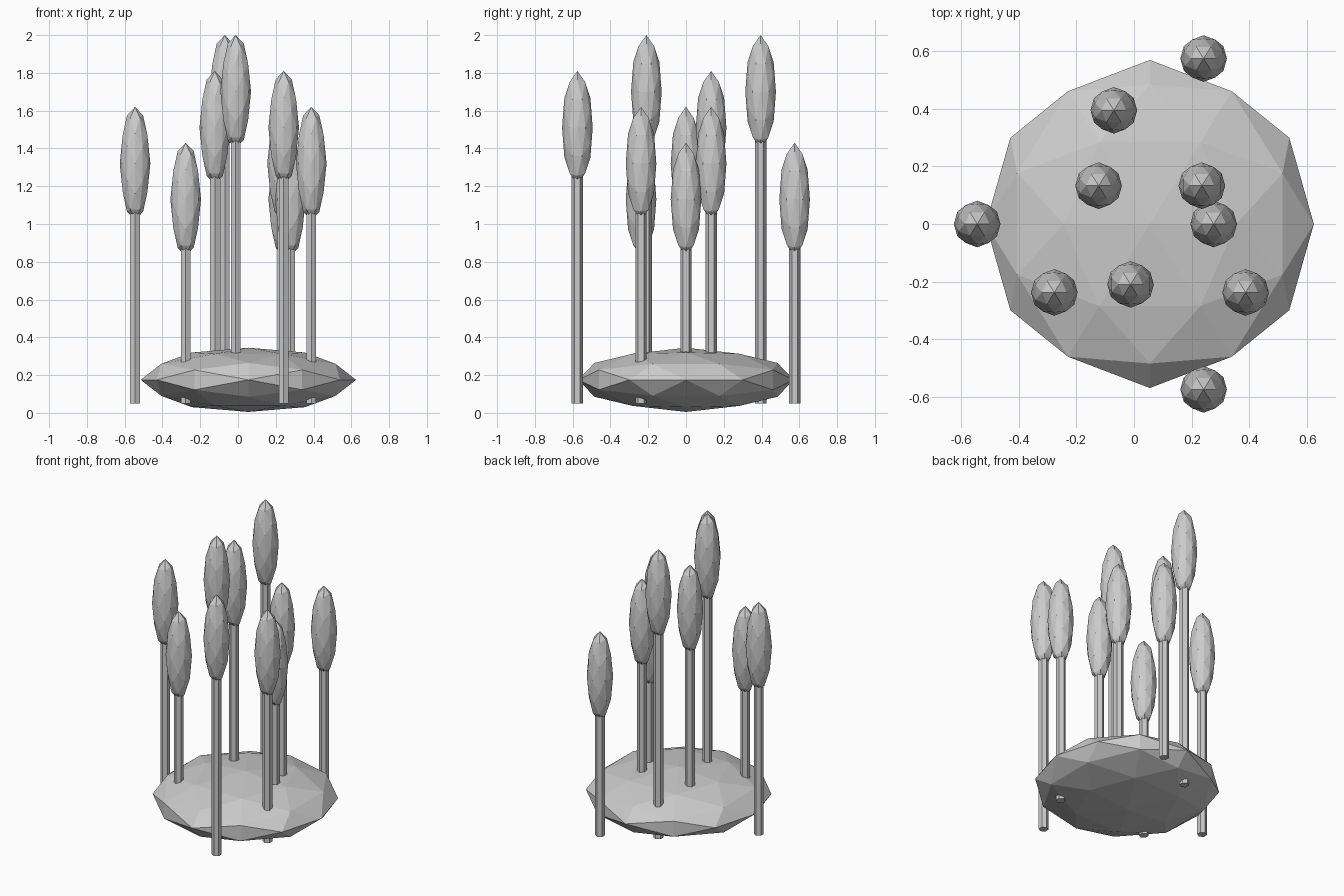
import bpy, bmesh, math
from itertools import combinations, product
from mathutils import Vector

if "Cube" in bpy.data.objects:
    bpy.data.objects.remove(bpy.data.objects["Cube"])

gray = bpy.data.materials.new("light_gray")
gray.diffuse_color = (0.6, 0.6, 0.6, 1)
gray.use_nodes = True
gray.node_tree.nodes["Principled BSDF"].inputs["Base Color"].default_value = gray.diffuse_color


def finish(bm, name, location):
    mesh = bpy.data.meshes.new(name)
    bmesh.ops.recalc_face_normals(bm, faces=bm.faces)
    bm.to_mesh(mesh)
    bm.free()
    mesh.materials.append(gray)
    obj = bpy.data.objects.new(name, mesh)
    obj.location = location
    bpy.context.collection.objects.link(obj)
    return obj


def faceted_ball(name, location, radii):
    """Once-subdivided icosahedron with an edge midpoint at the top."""
    phi = (1 + math.sqrt(5)) / 2
    corners = []
    for a, b in product((-1, 1), (-phi, phi)):
        corners += [Vector((0, b, a)), Vector((a, 0, b)), Vector((b, a, 0))]
    mids = [p + q for p, q in combinations(corners, 2) if (p - q).length < 2.1]
    bm = bmesh.new()
    for p in corners + mids:
        bm.verts.new(p.normalized())
    bmesh.ops.convex_hull(bm, input=bm.verts)
    bmesh.ops.scale(bm, vec=radii, verts=bm.verts)
    return finish(bm, name, location)


def hex_stem(name, x, y, bottom, top, radius):
    """Six-sided rod with corners toward the front and back."""
    bm = bmesh.new()
    ring = [bm.verts.new((radius * math.sin(i * math.pi / 3),
                          radius * math.cos(i * math.pi / 3), bottom))
            for i in range(6)]
    base = bm.faces.new(ring)
    ext = bmesh.ops.extrude_face_region(bm, geom=[base], use_keep_orig=True)
    up = [v for v in ext["geom"] if isinstance(v, bmesh.types.BMVert)]
    bmesh.ops.translate(bm, vec=(0, 0, top - bottom), verts=up)
    return finish(bm, name, (x, y, 0))


# Flattened mound of ground
faceted_ball("mound", (0.055, 0, 0.175), (0.57, 0.57, 0.17))

# Reeds: x, y and the height of the tip
reeds = [
    (-0.545, 0.0, 1.62), (-0.277, -0.238, 1.43), (-0.123, 0.133, 1.81),
    (-0.07, 0.395, 2.0), (-0.012, -0.21, 2.0), (0.242, -0.575, 1.81),
    (0.388, -0.238, 1.62), (0.277, 0.0, 1.43), (0.236, 0.133, 1.62),
    (0.242, 0.575, 1.43),
]
for i, (x, y, tip) in enumerate(reeds, 1):
    hex_stem(f"reed_stem_{i}", x, y, 0.05, tip - 0.5, 0.03)
    faceted_ball(f"reed_head_{i}", (x, y, tip - 0.3), (0.081, 0.081, 0.3))
